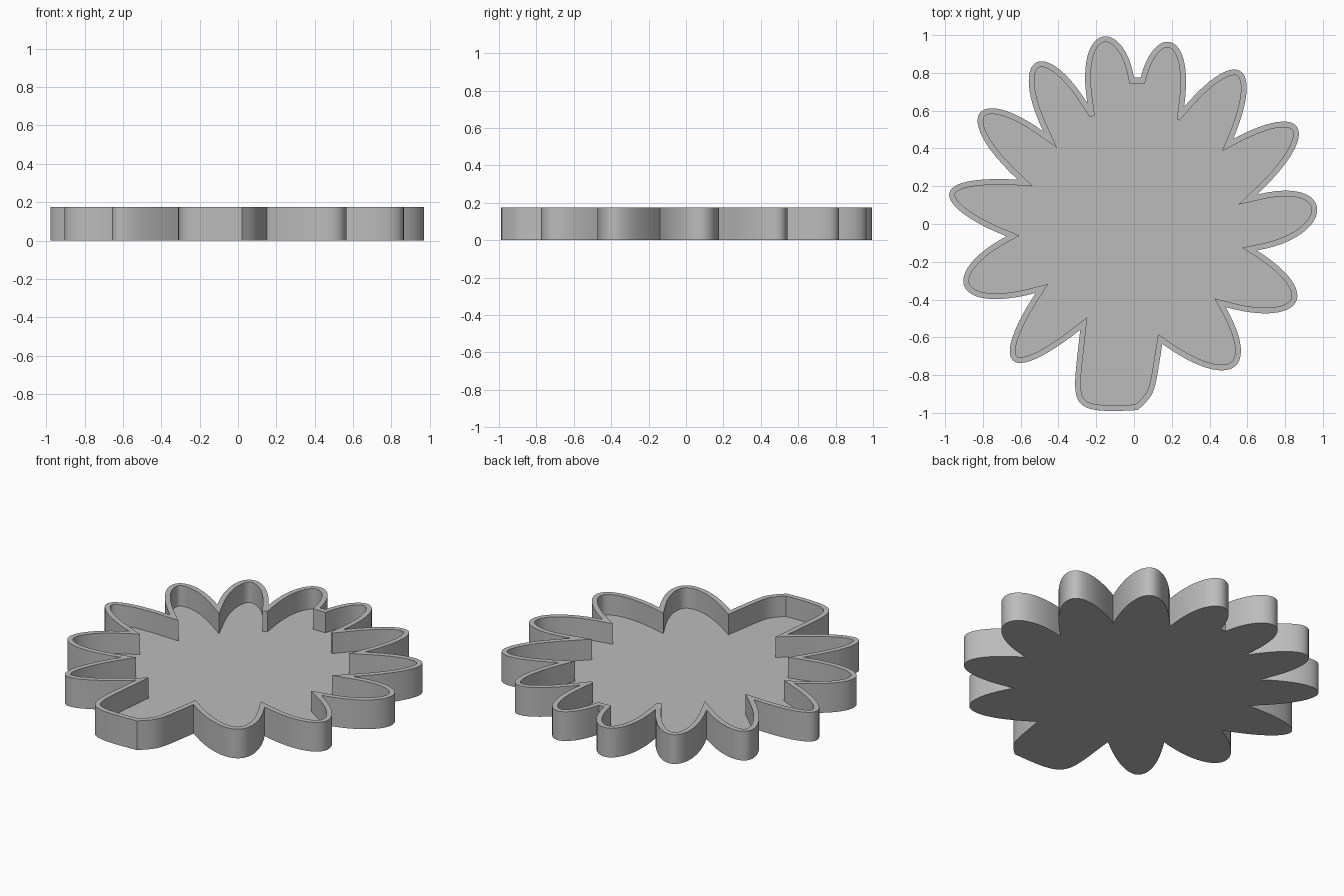
import bpy
import bmesh
import math
from mathutils import Vector

if "Cube" in bpy.data.objects:
    bpy.data.objects.remove(bpy.data.objects["Cube"], do_unlink=True)

HEIGHT, FLOOR, WALL, STEPS = 0.175, 0.052, 0.03, 24

# Each petal: its starting notch and a point on either shoulder
PETALS = [
    ((.65, -.14), (.89, -.048), (.89, .165)),
    ((.65, .155), (.835, .37), (.76, .54)),
    ((.525, .45), (.595, .69), (.45, .79)),
    ((.265, .62), (.265, .86), (.11, .93)),
    ((.035, .775), (.026, .775), (.009, .775)),   # flat notch at the back
    ((0, .775), (-.072, .95), (-.246, .89)),
    ((-.247, .64), (-.41, .83), (-.556, .73)),
    ((-.48, .49), (-.70, .605), (-.80, .455)),
    ((-.615, .235), (-.90, .22), (-.89, .045)),
    ((-.675, -.065), (-.865, -.21), (-.78, -.395)),
    ((-.52, -.365), (-.64, -.59), (-.53, -.718)),
    ((-.285, -.56), (-.31, -.80), (-.20, -.985)),  # wide front petal
    ((.02, -.985), (.075, -.93), (.125, -.79)),    # its second side
    ((.15, -.635), (.38, -.76), (.565, -.65)),
    ((.485, -.44), (.73, -.472), (.835, -.30)),
]


def petal_curve(p0, a, b, p1):
    """Cubic through the notch, both shoulders and the next notch."""
    points = []
    for i in range(STEPS):
        t = i / STEPS
        q, r, s = t - 0.25, t - 0.75, t - 1
        points.append((p1 * t * q * r - p0 * q * r * s) / 0.1875
                      + (a * t * r * s - b * t * q * s) / 0.09375)
    return points


def inset(points):
    """Inner wall points for each outer point; two where a deep notch is squared off."""
    result = []
    for i, p in enumerate(points):
        d1 = (p - points[i - 1]).normalized()
        d2 = (points[(i + 1) % len(points)] - p).normalized()
        n1, n2 = Vector((-d1.y, d1.x)), Vector((-d2.y, d2.x))
        mid = (n1 + n2).normalized()
        side = Vector((mid.y, -mid.x))
        length = WALL / mid.dot(n1)
        limit = 0.075 if p.y > 0.55 else 0.13
        if length <= limit:
            result.append([p + mid * length])
        else:
            s = (WALL - limit * mid.dot(n1)) / side.dot(n1)
            result.append([p + mid * limit + side * s, p + mid * limit - side * s])
    return result


# Outline of the whole flower
outline = []
for k, petal in enumerate(PETALS):
    start, a, b = (Vector(c) for c in petal)
    outline += petal_curve(start, a, b, Vector(PETALS[(k + 1) % len(PETALS)][0]))

bm = bmesh.new()


def ring(points, z):
    return [bm.verts.new((p.x, p.y, z)) for p in points]


def wall(lower, upper):
    for i in range(len(lower)):
        j = (i + 1) % len(lower)
        bm.faces.new((lower[i], lower[j], upper[j], upper[i]))


# Outer wall and base
base, rim = ring(outline, 0), ring(outline, HEIGHT)
wall(base, rim)
bm.faces.new(base[::-1])

# Inner wall and floor
groups = [ring(g, HEIGHT) for g in inset(outline)]
lip = [v for g in groups for v in g]
floor = ring([v.co for v in lip], FLOOR)
wall(lip, floor)
bm.faces.new(floor)

# Flat rim between the walls
for i, g in enumerate(groups):
    j = (i + 1) % len(groups)
    bm.faces.new((rim[i], rim[j], groups[j][0], g[-1]))
    if len(g) == 2:
        bm.faces.new((rim[i], g[1], g[0]))
bmesh.ops.recalc_face_normals(bm, faces=bm.faces)

mesh = bpy.data.meshes.new("flower_tray")
bm.to_mesh(mesh)
bm.free()
tray = bpy.data.objects.new("flower_tray", mesh)
bpy.context.collection.objects.link(tray)

# Plain grey material
grey = bpy.data.materials.new("light_grey")
grey.use_nodes = True
colour = (0.5, 0.5, 0.5, 1)
grey.diffuse_color = colour
grey.node_tree.nodes["Principled BSDF"].inputs["Base Color"].default_value = colour
mesh.materials.append(grey)

bpy.ops.object.select_all(action="DESELECT")
tray.select_set(True)
bpy.context.view_layer.objects.active = tray
bpy.ops.object.shade_smooth_by_angle(angle=math.radians(25))
